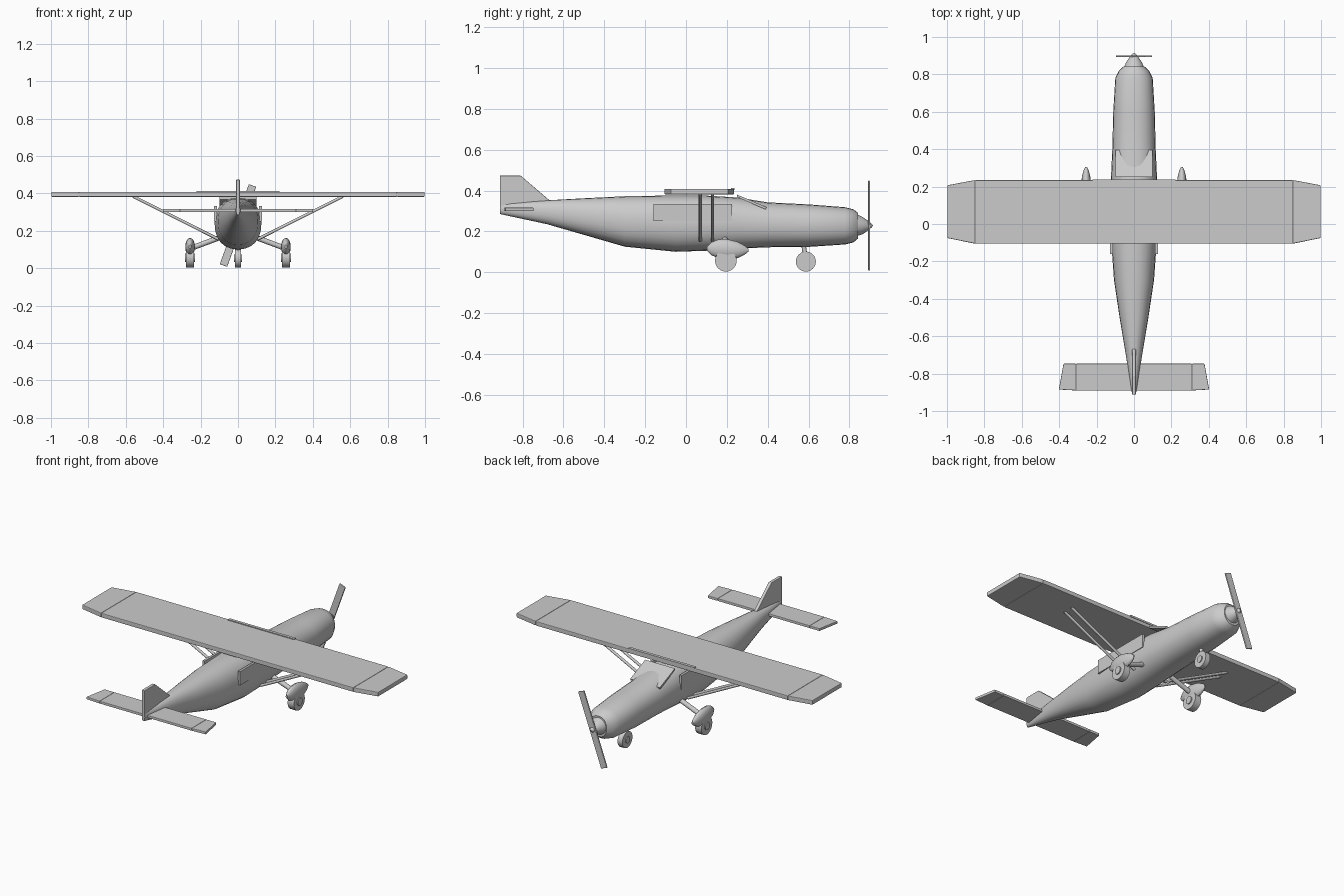
import bpy, bmesh, math
from mathutils import Vector

if "Cube" in bpy.data.objects:
    bpy.data.objects.remove(bpy.data.objects["Cube"])


def finish(name, bm, smooth=True, bevel=0.0):
    bmesh.ops.recalc_face_normals(bm, faces=bm.faces)
    me = bpy.data.meshes.new(name)
    bm.to_mesh(me)
    bm.free()
    ob = bpy.data.objects.new(name, me)
    bpy.context.collection.objects.link(ob)
    if bevel:
        m = ob.modifiers.new("Bevel", 'BEVEL')
        m.width = bevel
        m.segments = 2
    if smooth:
        bpy.ops.object.select_all(action='DESELECT')
        ob.select_set(True)
        bpy.context.view_layer.objects.active = ob
        bpy.ops.object.shade_smooth_by_angle(angle=math.radians(35))
    return ob


def prism(name, pts, a, b, axis, bevel=0.0):
    """Extrude a 2D outline from a to b along axis ('x': pts are y,z; 'z': pts are x,y)."""
    bm = bmesh.new()
    place = (lambda p, t: (t, *p)) if axis == 'x' else (lambda p, t: (*p, t))
    lo = [bm.verts.new(place(p, a)) for p in pts]
    hi = [bm.verts.new(place(p, b)) for p in pts]
    bm.faces.new(lo)
    bm.faces.new(hi)
    n = len(pts)
    for i in range(n):
        bm.faces.new((lo[i], lo[(i + 1) % n], hi[(i + 1) % n], hi[i]))
    return finish(name, bm, False, bevel)


def rod(name, p, q, r, r2=None, sides=12):
    p, q = Vector(p), Vector(q)
    bm = bmesh.new()
    bmesh.ops.create_cone(bm, cap_ends=True, segments=sides, radius1=r,
                          radius2=r if r2 is None else r2, depth=(q - p).length)
    rot = (q - p).to_track_quat('Z', 'Y').to_matrix()
    for v in bm.verts:
        v.co = rot @ v.co + (p + q) / 2
    return finish(name, bm)


def loft(name, sections, n=24, power=2.0):
    """Superelliptic rings along y; each section is (y, bottom z, top z, half width)."""
    bm = bmesh.new()
    rings = []
    for y, zb, zt, w in sections:
        ring = []
        for i in range(n):
            t = 2 * math.pi * i / n
            c, s = math.cos(t), math.sin(t)
            ring.append(bm.verts.new((
                w * math.copysign(abs(c) ** (2 / power), c), y,
                (zb + zt) / 2 + (zt - zb) / 2 * math.copysign(abs(s) ** (2 / power), s))))
        rings.append(ring)
    for r0, r1 in zip(rings, rings[1:]):
        for i in range(n):
            bm.faces.new((r0[i], r0[(i + 1) % n], r1[(i + 1) % n], r1[i]))
    bm.faces.new(rings[0])
    bm.faces.new(rings[-1])
    return finish(name, bm)


def both(points):
    """Mirror a right-hand outline in x to close it."""
    return points + [(-x, y) for x, y in reversed(points)]


# Fuselage and engine cowling
loft("fuselage", [
    (-0.912, 0.285, 0.335, 0.010), (-0.68, 0.235, 0.352, 0.047),
    (-0.50, 0.183, 0.362, 0.077), (-0.30, 0.125, 0.372, 0.107),
    (-0.05, 0.100, 0.376, 0.125), (0.10, 0.105, 0.375, 0.125),
    (0.25, 0.115, 0.366, 0.123), (0.40, 0.122, 0.342, 0.116),
    (0.60, 0.124, 0.332, 0.111), (0.78, 0.136, 0.318, 0.100),
    (0.82, 0.146, 0.308, 0.080), (0.843, 0.165, 0.290, 0.055)], 24, 2.25)

# Spinner and propeller
loft("spinner", [(0.838, 0.177, 0.283, 0.053), (0.865, 0.186, 0.270, 0.042),
                 (0.89, 0.203, 0.253, 0.025), (0.907, 0.217, 0.239, 0.011),
                 (0.915, 0.226, 0.230, 0.002)])
bm = bmesh.new()
bmesh.ops.create_cube(bm, size=1)
tilt = math.radians(20)
for v in bm.verts:
    x, y, z = v.co.x * 0.042, v.co.y * 0.01, v.co.z * 0.455
    v.co = (x * math.cos(tilt) + z * math.sin(tilt), 0.897 + y,
            0.228 - x * math.sin(tilt) + z * math.cos(tilt))
finish("propeller", bm, False, 0.003)

# Wing with leading-edge strip
prism("wing", both([(0.85, -0.105), (0.85, 0.235)]), 0.381, 0.408, 'z', 0.004)
prism("wing_leading_strip", both([(0.223, 0.22), (0.223, 0.238)]), 0.402, 0.413, 'z')

# Tail surfaces
prism("tailplane", both([(0.31, -0.89), (0.31, -0.747)]), 0.300, 0.316, 'z', 0.003)
prism("fin", [(-0.912, 0.31), (-0.912, 0.473), (-0.81, 0.473), (-0.66, 0.345), (-0.66, 0.31)],
      -0.01, 0.01, 'x', 0.003)

# Sloping windscreen panel
prism("windscreen", [(0.25, 0.368), (0.25, 0.380), (0.395, 0.318), (0.39, 0.307)],
      -0.1, 0.1, 'x')

# Nose wheel and leg
rod("nose_leg", (0, 0.575, 0.14), (0, 0.587, 0.055), 0.011)
rod("nose_wheel", (-0.016, 0.587, 0.052), (0.016, 0.587, 0.052), 0.049, sides=24)
rod("nose_hub", (-0.021, 0.587, 0.052), (0.021, 0.587, 0.052), 0.02, sides=16)

for s, side in ((1, "right"), (-1, "left")):
    # Tapered tips of the wing and the tailplane
    prism(side + "_wing_tip", [(s * 0.85, -0.105), (s * 0.998, -0.075),
                               (s * 0.998, 0.207), (s * 0.85, 0.235)], 0.381, 0.408, 'z', 0.004)
    prism(side + "_tail_tip", [(s * 0.31, -0.89), (s * 0.402, -0.885),
                               (s * 0.377, -0.747), (s * 0.31, -0.747)], 0.300, 0.316, 'z', 0.003)
    # Cabin window panel
    prism(side + "_window", [(-0.16, 0.25), (0.225, 0.25), (0.225, 0.333), (-0.16, 0.333)],
          s * 0.113, s * 0.127, 'x')
    # Pair of wing struts
    for k, y in (("rear", 0.07), ("front", 0.13)):
        rod(f"{side}_{k}_strut", (s * 0.105, y, 0.155), (s * 0.56, y, 0.383), 0.008)
    # Main landing gear
    rod(side + "_gear_leg", (s * 0.08, 0.19, 0.17), (s * 0.255, 0.195, 0.105), 0.014)
    x = s * 0.256
    rod(side + "_wheel", (x - 0.021, 0.195, 0.056), (x + 0.021, 0.195, 0.056), 0.053, sides=24)
    rod(side + "_hub", (x - 0.027, 0.195, 0.056), (x + 0.027, 0.195, 0.056), 0.023, sides=16)
    fairing = loft(side + "_wheel_fairing", [
        (0.102, 0.105, 0.125, 0.006), (0.125, 0.083, 0.147, 0.017),
        (0.16, 0.068, 0.161, 0.024), (0.20, 0.064, 0.162, 0.026),
        (0.25, 0.068, 0.150, 0.023), (0.285, 0.084, 0.132, 0.014),
        (0.305, 0.10, 0.116, 0.005)], 16)
    fairing.location.x = x
